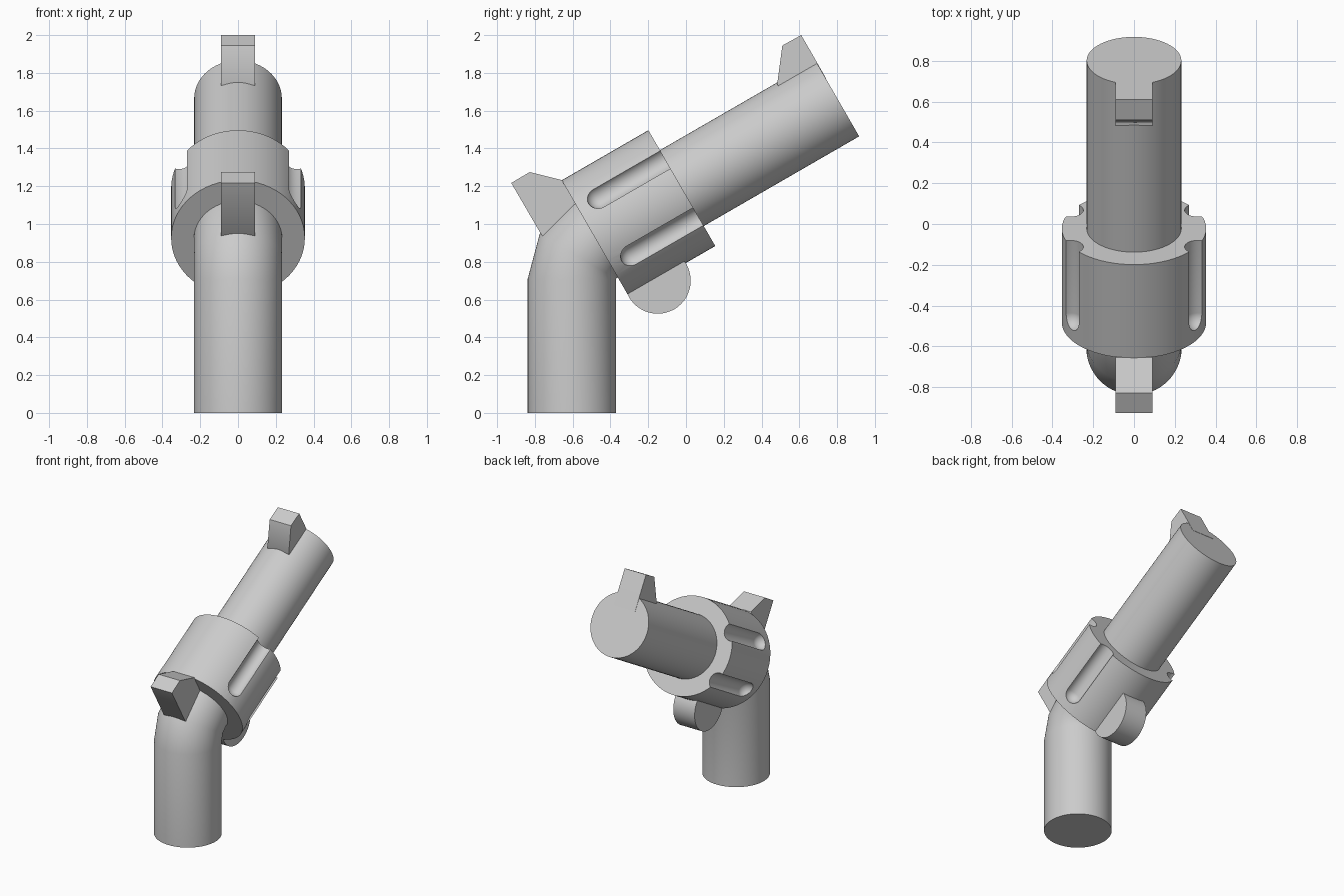
import bpy, bmesh
from math import sin, cos, pi, radians
from mathutils import Matrix, Vector

if "Cube" in bpy.data.objects:
    bpy.data.objects.remove(bpy.data.objects["Cube"])

TILT = Matrix.Rotation(radians(-60), 4, 'X')    # local z runs along the barrel
FRONT = Vector((0, -0.022, 1.19))               # centre of the drum's front face
DRUM_LEN = 0.53


def finish(name, bm, angle=40):
    bmesh.ops.recalc_face_normals(bm, faces=bm.faces[:])
    mesh = bpy.data.meshes.new(name)
    bm.to_mesh(mesh)
    bm.free()
    ob = bpy.data.objects.new(name, mesh)
    bpy.context.collection.objects.link(ob)
    smooth(ob, angle)
    return ob


def smooth(ob, angle=40):
    bpy.ops.object.select_all(action='DESELECT')
    ob.select_set(True)
    bpy.context.view_layer.objects.active = ob
    bpy.ops.object.shade_smooth_by_angle(angle=radians(angle))


def axial_cylinder(name, radius, start, end):
    """Cylinder on the tilted axis, start/end measured from the drum front."""
    bm = bmesh.new()
    place = Matrix.Translation(FRONT) @ TILT @ Matrix.Translation((0, 0, (start + end) / 2))
    bmesh.ops.create_cone(bm, cap_ends=True, segments=64, radius1=radius,
                          radius2=radius, depth=end - start, matrix=place)
    return finish(name, bm)


def side_profile(name, points, half_width):
    """Extrude a (y, z) outline across x."""
    bm = bmesh.new()
    face = bm.faces.new([bm.verts.new((-half_width, y, z)) for y, z in points])
    out = bmesh.ops.extrude_face_region(bm, geom=[face])
    bmesh.ops.translate(bm, vec=(2 * half_width, 0, 0),
                        verts=[v for v in out['geom'] if isinstance(v, bmesh.types.BMVert)])
    return finish(name, bm)


# Barrel and drum
axial_cylinder("barrel", 0.232, -0.1, 0.95)
drum = axial_cylinder("drum", 0.354, -DRUM_LEN, 0)

# Round-ended flutes cut into the drum sides
bm = bmesh.new()
for deg in (30, 150, 210, 330):
    a = radians(deg)
    made = bmesh.ops.create_uvsphere(bm, u_segments=32, v_segments=17, radius=0.064)['verts']
    for v in made:
        if v.co.z > 0:
            v.co.z += 0.6
        v.co += Vector((0.36 * cos(a), 0.36 * sin(a), -0.405))
bmesh.ops.transform(bm, matrix=Matrix.Translation(FRONT) @ TILT, verts=bm.verts[:])
cutter = finish("flute_cutter", bm)
cutter.hide_render = True
cut = drum.modifiers.new("flutes", 'BOOLEAN')
cut.operation = 'DIFFERENCE'
cut.solver = 'EXACT'
cut.object = cutter
bpy.context.view_layer.objects.active = drum
bpy.ops.object.modifier_apply(modifier=cut.name)
bpy.data.objects.remove(cutter)
smooth(drum, 35)

# Grip: vertical tube bending about its inner edge into the drum
N, R, PIVOT = 64, 0.234, Vector((0, -0.368, 0.71))
bm = bmesh.new()
rings = []
for bend, drop in ((0, 0.71), (0, 0), (30, 0), (60, 0), (60, -0.05)):
    b = radians(bend)
    out_dir = Vector((0, -cos(b), sin(b)))
    along = Vector((0, sin(b), cos(b)))
    centre = PIVOT + out_dir * 0.236 - along * drop
    rings.append([bm.verts.new(centre + Vector((R * cos(t), 0, 0)) + out_dir * R * sin(t))
                  for t in (2 * pi * i / N for i in range(N))])
for lo, hi in zip(rings, rings[1:]):
    for i in range(N):
        j = (i + 1) % N
        bm.faces.new((lo[i], lo[j], hi[j], hi[i]))
bm.faces.new(rings[0])
bm.faces.new(rings[-1])
finish("grip", bm)

# Hammer, front sight and round trigger
side_profile("hammer", [(-0.925, 1.217), (-0.828, 1.275), (-0.655, 1.232),
                        (-0.55, 1.05), (-0.70, 0.90), (-0.765, 0.942)], 0.09)
side_profile("front_sight", [(0.483, 1.742), (0.51, 1.945), (0.61, 2.0),
                             (0.692, 1.858), (0.742, 1.77), (0.53, 1.65)], 0.09)
side_profile("trigger", [(-0.15 + 0.175 * cos(2 * pi * i / 48),
                          0.70 + 0.175 * sin(2 * pi * i / 48)) for i in range(48)], 0.09)
